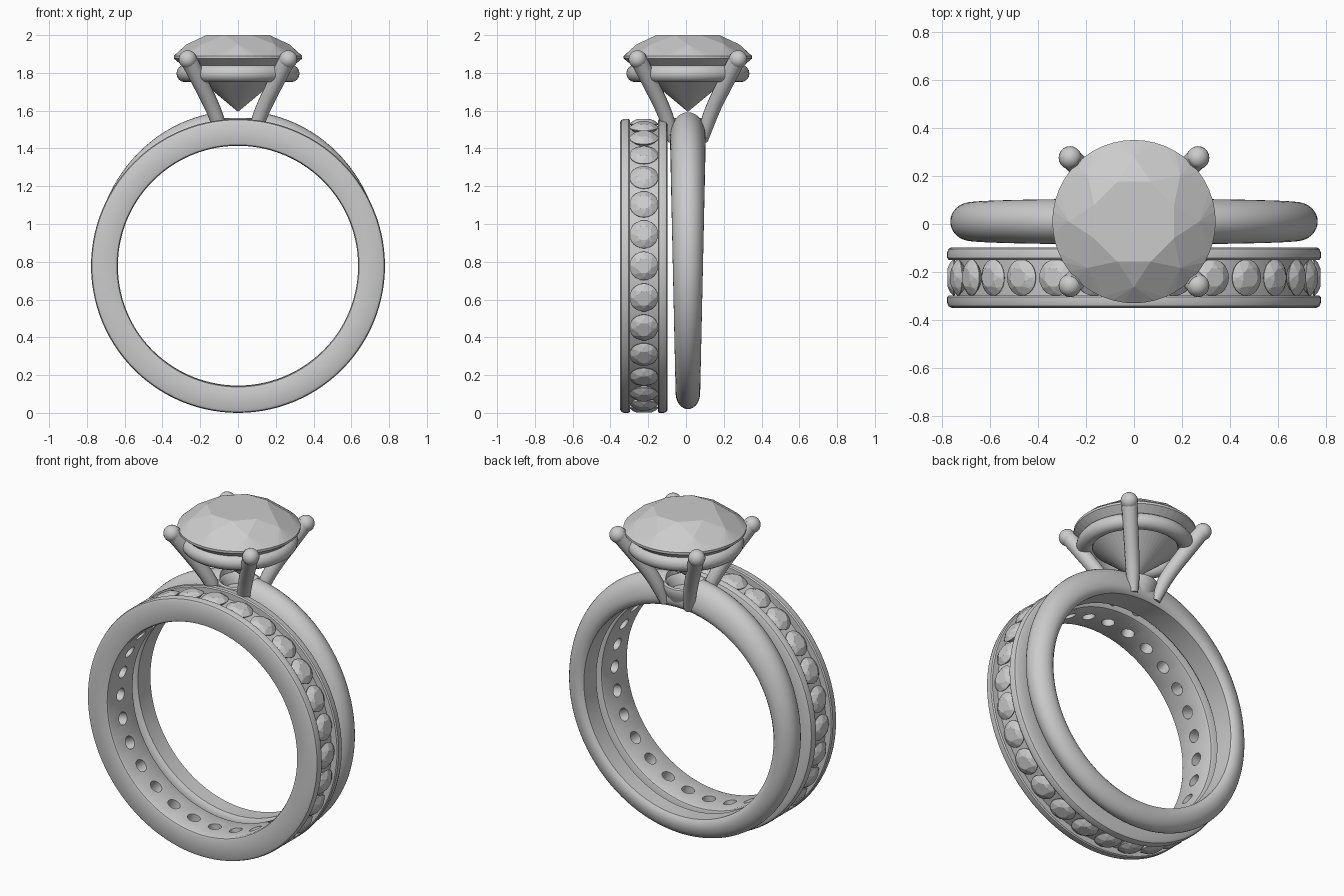
import bpy, bmesh
from math import sin, cos, pi, radians
from mathutils import Matrix, Vector

if "Cube" in bpy.data.objects:
    bpy.data.objects.remove(bpy.data.objects["Cube"])

BAND_Y, BAND_Z = -0.223, 0.778      # stone-set band centre
RING_Y, RING_Z = 0.01, 0.785        # solitaire ring centre
STONES = 28


def add(name, bm, smooth=None):
    bmesh.ops.recalc_face_normals(bm, faces=bm.faces)
    me = bpy.data.meshes.new(name)
    bm.to_mesh(me)
    bm.free()
    ob = bpy.data.objects.new(name, me)
    bpy.context.collection.objects.link(ob)
    if smooth:
        shade(ob, smooth)
    return ob


def select(ob):
    bpy.ops.object.select_all(action='DESELECT')
    ob.select_set(True)
    bpy.context.view_layer.objects.active = ob


def shade(ob, angle=35):
    select(ob)
    bpy.ops.object.shade_smooth_by_angle(angle=radians(angle))


def sweep(name, section, place, n=112):
    """Closed loop of cross-sections; section(a) gives (u, r) points."""
    bm = bmesh.new()
    rows = []
    for i in range(n):
        a = 2 * pi * i / n
        rows.append([bm.verts.new(place(a, u, r)) for u, r in section(a)])
    m = len(rows[0])
    for i in range(n):
        p, q = rows[i], rows[(i + 1) % n]
        for j in range(m):
            k = (j + 1) % m
            bm.faces.new((p[j], p[k], q[k], q[j]))
    return add(name, bm)


def cut(ob, cutter):
    cutter.hide_render = True
    mod = ob.modifiers.new("cut", 'BOOLEAN')
    mod.operation, mod.solver, mod.object = 'DIFFERENCE', 'EXACT', cutter
    select(ob)
    bpy.ops.object.modifier_apply(modifier=mod.name)
    bpy.data.objects.remove(cutter)


def gem(name, girdle, rings):
    """Round brilliant: hull of facet-corner rings (count, radius, z, half turn)."""
    bm = bmesh.new()
    for count, r, z, half in rings:
        for i in range(count):
            a = 2 * pi * (i + half) / count
            bm.verts.new((r * cos(a), r * sin(a), z))
    for i in range(girdle):
        a = 2 * pi * i / girdle
        for z in (-0.02, 0.02):
            bm.verts.new((cos(a), sin(a), z))
    bmesh.ops.convex_hull(bm, input=bm.verts)
    bmesh.ops.dissolve_limit(bm, angle_limit=radians(1), verts=bm.verts, edges=bm.edges)
    return add(name, bm)


CUT = [(8, 0.53, 0.345, 0.5), (8, 0.80, 0.20, 0), (1, 0, -0.85, 0)]


# Stone-set band: channel between two rounded rims
half = [(0.074, 0.735), (0.074, 0.772), (0.081, 0.778), (0.105, 0.778), (0.119, 0.773),
        (0.126, 0.76), (0.126, 0.65), (0.122, 0.641), (0.112, 0.636)]
profile = half + [(-u, r) for u, r in reversed(half)]
band = sweep("stone_band", lambda a: profile,
             lambda a, u, r: (r * cos(a), BAND_Y + u, BAND_Z + r * sin(a)))

# Open holes behind every stone
bm = bmesh.new()
spots = []
for i in range(STONES):
    a = 2 * pi * i / STONES
    turn = Matrix.Translation((0, BAND_Y, BAND_Z)) @ Matrix.Rotation(pi / 2 - a, 4, 'Y')
    spots.append(turn)
    bmesh.ops.create_cone(bm, cap_ends=True, segments=20, radius1=0.037, radius2=0.037,
                          depth=0.3, matrix=turn @ Matrix.Translation((0, 0, 0.69)))
cut(band, add("hole_cutter", bm))
shade(band)

# Band stones
stone = gem("band_stone", 24, CUT)
for i, turn in enumerate(spots):
    ob = stone if i == 0 else bpy.data.objects.new("band_stone", stone.data)
    if i:
        bpy.context.collection.objects.link(ob)
    ob.matrix_world = turn @ Matrix.Translation((0, 0, 0.751)) @ Matrix.Scale(0.076, 4)


# Solitaire ring: rounded outside, flat inside, wider and taller at the shoulders
def ring_section(a):
    s = sin(a)
    w = 0.08 + 0.015 * s
    top = 0.765 + 0.05 * max(0, s) ** 2
    pts = []
    for i in range(17):
        t = pi * i / 16
        pts.append((w * cos(t), 0.68 + (top - 0.68) * sin(t)))
    return pts + [(-w * 0.93, 0.655), (-w * 0.75, 0.64), (w * 0.75, 0.64), (w * 0.93, 0.655)]


ring = sweep("solitaire_ring", ring_section,
             lambda a, u, r: (r * cos(a), RING_Y + u, RING_Z + r * sin(a)))
bm = bmesh.new()
bmesh.ops.create_cone(bm, cap_ends=True, segments=40, radius1=0.1, radius2=0.12, depth=0.2,
                      matrix=Matrix.Translation((0, RING_Y, 1.6)))
cut(ring, add("seat_cutter", bm))
shade(ring)

# Small cup at the foot of the setting
cup = [(0.088, 1.45), (0.112, 1.5), (0.126, 1.54), (0.122, 1.555), (0.108, 1.56),
       (0.095, 1.55), (0.08, 1.5), (0.07, 1.45)]
shade(sweep("setting_cup", lambda a: cup,
            lambda a, r, z: (r * cos(a), RING_Y + r * sin(a), z), 48), 50)

# Rail under the main stone
rail = [(0.28 + 0.046 * cos(2 * pi * i / 16), 1.797 + 0.046 * sin(2 * pi * i / 16))
        for i in range(16)]
shade(sweep("gallery_rail", lambda a: rail,
            lambda a, r, z: (r * cos(a), RING_Y + r * sin(a), z), 64), 60)

# Four curved prongs with ball tips
path = [(0.08, 1.44, 0.6), (0.098, 1.52, 0.9), (0.135, 1.62, 0.95),
        (0.2, 1.75, 1), (0.235, 1.82, 1.05), (0.265, 1.878, 1.05)]
for sx in (-1, 1):
    for sy in (-1, 1):
        cu = bpy.data.curves.new("prong", 'CURVE')
        cu.dimensions = '3D'
        cu.bevel_depth, cu.bevel_resolution, cu.use_fill_caps = 0.043, 4, True
        sp = cu.splines.new('NURBS')
        sp.points.add(len(path) - 1)
        for p, (d, z, r) in zip(sp.points, path):
            p.co = (sx * d, RING_Y + sy * d, z, 1)
            p.radius = r
        sp.use_endpoint_u, sp.order_u, sp.resolution_u = True, 3, 5
        prong = bpy.data.objects.new("prong", cu)
        bpy.context.collection.objects.link(prong)
        select(prong)
        bpy.ops.object.convert(target='MESH')
        shade(bpy.context.object, 50)
        bm = bmesh.new()
        bmesh.ops.create_uvsphere(bm, u_segments=20, v_segments=12, radius=0.048,
                                  matrix=Matrix.Translation((sx * 0.266, RING_Y + sy * 0.266, 1.872)))
        add("prong_tip", bm, 60)

# Main stone
main = gem("main_stone", 48, CUT)
main.location = (0, RING_Y, 1.883)
main.scale = (0.34, 0.34, 0.34)
